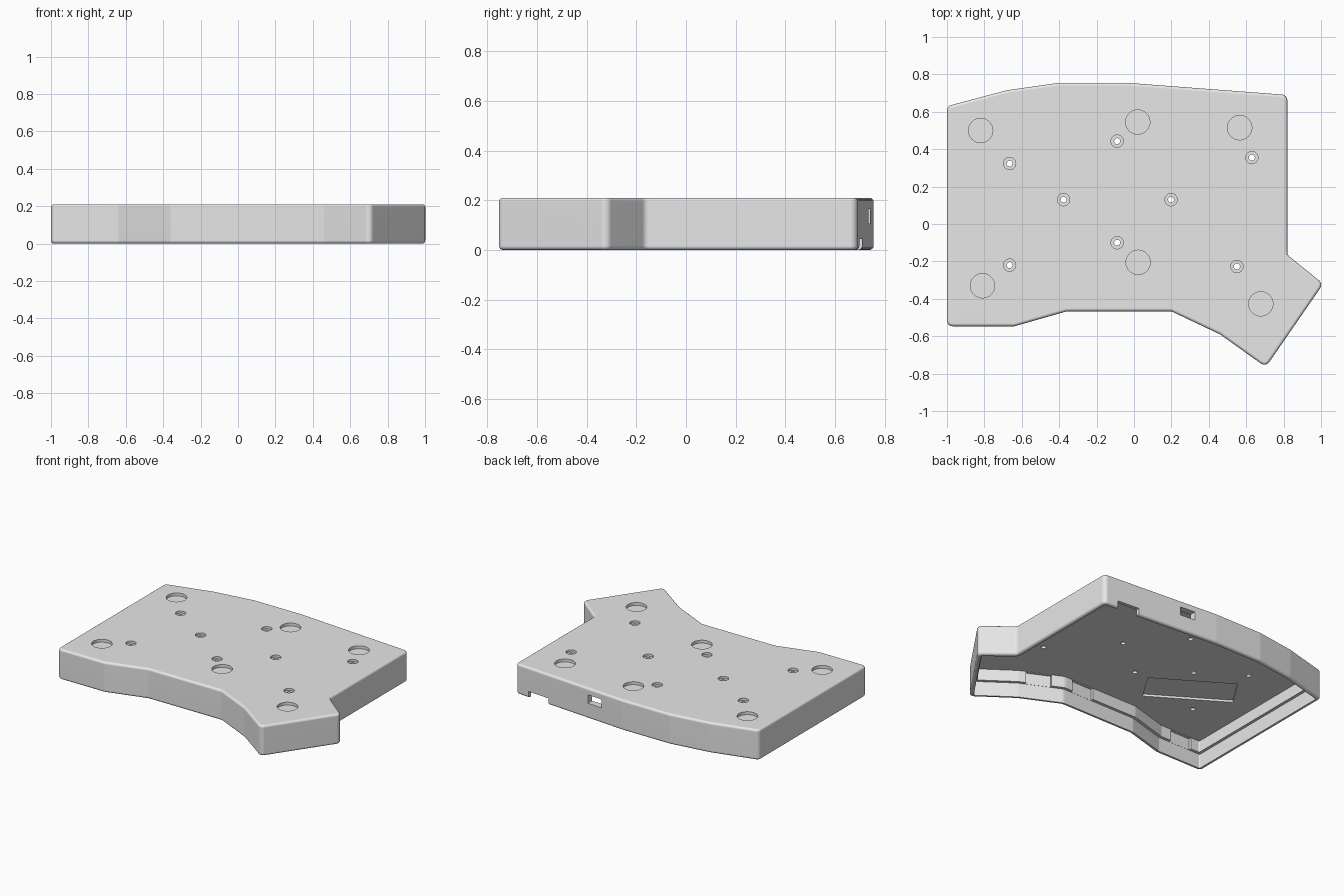
import bpy, bmesh
from math import sin, cos, pi, atan2, radians
from mathutils import Vector, Matrix

cube = bpy.data.objects.get("Cube")
if cube:
    bpy.data.objects.remove(cube, do_unlink=True)

HEIGHT, PLATE, LEDGE = 0.21, 0.18, 0.10
LIP, STEP, EDGE, CORNER = 0.025, 0.045, 0.016, 0.03

# Case outline, counter-clockwise
OUTLINE = [Vector(p) for p in (
    (-1, 0.63), (-1, -0.547), (-0.64, -0.547), (-0.36, -0.467), (0.2, -0.467),
    (0.46, -0.59), (0.705, -0.765), (1.012, -0.32), (0.82, -0.165),
    (0.82, 0.69), (-0.04, 0.755), (-0.4, 0.755), (-0.68, 0.715))]


def ring(inset, steps=5):
    """Outline moved inwards, with every corner rounded by an arc."""
    n = len(OUTLINE)
    sharp = []
    for i, p in enumerate(OUTLINE):
        a = (p - OUTLINE[i - 1]).normalized()
        b = (OUTLINE[(i + 1) % n] - p).normalized()
        na, nb = Vector((-a.y, a.x)), Vector((-b.y, b.x))
        sharp.append(p + (na + nb) * inset / (1 + na.dot(nb)))
    out = []
    for i, p in enumerate(sharp):
        a = (p - sharp[i - 1]).normalized()
        b = (sharp[(i + 1) % n] - p).normalized()
        turn = a.cross(b)
        r = max(CORNER - inset, 0.008) if turn > 0 else CORNER + inset
        t = r * abs(turn) / (1 + a.dot(b))
        side = 1 if turn > 0 else -1
        normal = Vector((-a.y, a.x)) * side
        centre = p - a * t + normal * r
        total = abs(atan2(turn, a.dot(b)))
        for k in range(steps):
            ang = total * k / (steps - 1)
            out.append(centre + (a * sin(ang) - normal * cos(ang)) * r)
    return out


def finish(bm, name):
    bmesh.ops.recalc_face_normals(bm, faces=bm.faces)
    mesh = bpy.data.meshes.new(name)
    bm.to_mesh(mesh)
    bm.free()
    ob = bpy.data.objects.new(name, mesh)
    bpy.context.collection.objects.link(ob)
    return ob


# Shell section, from plate underside, over the rim and up to the top
arc = [k * pi / 8 for k in range(5)]
section = [(STEP, PLATE), (STEP, LEDGE), (LIP, LEDGE), (LIP, 0)]
section += [(EDGE * (1 - sin(a)), EDGE * (1 - cos(a))) for a in arc]
section += [(EDGE * (1 - cos(a)), HEIGHT - EDGE * (1 - sin(a))) for a in arc]

bm = bmesh.new()
loops = [[bm.verts.new((p.x, p.y, z)) for p in ring(d)] for d, z in section]
for low, high in zip(loops, loops[1:]):
    for i in range(len(low)):
        j = (i + 1) % len(low)
        bm.faces.new((low[i], low[j], high[j], high[i]))
bm.faces.new(loops[0])
bm.faces.new(loops[-1])
case = finish(bm, "case_shell")

# Cutters
cut = bmesh.new()


def lathe(x, y, profile, sides):
    """Turned cutter from (radius, z) pairs."""
    rows = [[cut.verts.new((x + r * cos(2 * pi * i / sides),
                            y + r * sin(2 * pi * i / sides), z))
             for i in range(sides)] for r, z in profile]
    for low, high in zip(rows, rows[1:]):
        for i in range(sides):
            j = (i + 1) % sides
            cut.faces.new((low[i], low[j], high[j], high[i]))
    cut.faces.new(rows[0])
    cut.faces.new(rows[-1])


def box(centre, size, angle=0):
    m = (Matrix.Translation(centre) @ Matrix.Rotation(radians(angle), 4, 'Z')
         @ Matrix.Diagonal((*size, 1)))
    bmesh.ops.create_cube(cut, size=1, matrix=m)


# Round recesses for the feet
for x, y in ((-0.82, 0.5), (0.02, 0.545), (0.565, 0.515),
             (-0.81, -0.33), (0.022, -0.205), (0.678, -0.427)):
    lathe(x, y, ((0.065, HEIGHT - 0.02), (0.065, HEIGHT + 0.05)), 48)

# Counterbored screw holes
for x, y in ((-0.665, 0.323), (-0.09, 0.443), (0.63, 0.355), (-0.377, 0.13),
             (0.198, 0.13), (-0.09, -0.1), (-0.665, -0.22), (0.55, -0.227)):
    lathe(x, y, ((0.016, PLATE - 0.05), (0.016, HEIGHT - 0.015),
                 (0.033, HEIGHT - 0.015), (0.033, HEIGHT + 0.05)), 24)

# Port and cable notch in the back wall
box((0.18, 0.74, 0.135), (0.11, 0.2, 0.058))
box((0.635, 0.70, 0.01), (0.16, 0.2, 0.07))

# Tilted rectangular recess under the plate
box((-0.5, -0.047, PLATE - 0.01), (0.57, 0.23, 0.05), -32)

# Gaps in the front ledge
for x, y, angle in ((-0.805, -0.547, 0), (0.065, -0.467, 0), (0.345, -0.535, -25.3)):
    a = radians(angle)
    inward = LIP + 0.021
    box((x - sin(a) * inward, y + cos(a) * inward, 0.119),
        (0.165, 0.04, 0.12), angle)

cutter = finish(cut, "cutter")
cutter.hide_render = True

bpy.ops.object.select_all(action='DESELECT')
bpy.context.view_layer.objects.active = case
case.select_set(True)
mod = case.modifiers.new("openings", 'BOOLEAN')
mod.operation = 'DIFFERENCE'
mod.solver = 'EXACT'
mod.object = cutter
bpy.ops.object.modifier_apply(modifier=mod.name)
bpy.data.objects.remove(cutter, do_unlink=True)

# Grey plastic
grey = bpy.data.materials.new("light_grey_plastic")
grey.use_nodes = True
colour = (0.8, 0.8, 0.8, 1)
grey.diffuse_color = colour
grey.node_tree.nodes["Principled BSDF"].inputs["Base Color"].default_value = colour
case.data.materials.clear()
case.data.materials.append(grey)

bpy.ops.object.shade_smooth_by_angle(angle=radians(30))
weighted = case.modifiers.new("clean_normals", 'WEIGHTED_NORMAL')
weighted.keep_sharp = True
